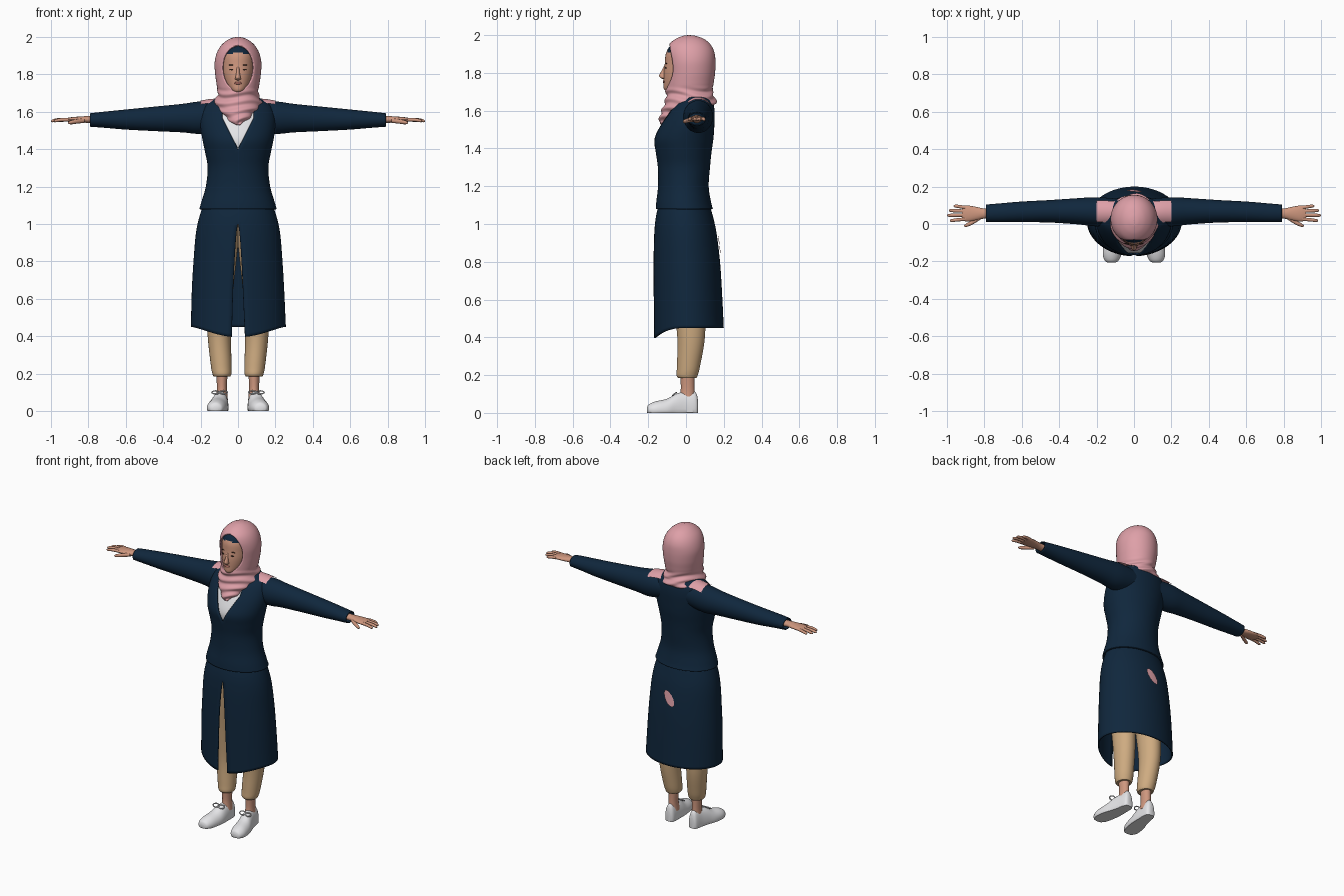
import bpy
import bmesh
from math import sin, cos, radians, degrees, asin, sqrt, pi
from mathutils import Vector

cube = bpy.data.objects.get("Cube")
if cube:
    bpy.data.objects.remove(cube, do_unlink=True)

made = []


def material(name, r, g, b):
    mat = bpy.data.materials.new(name)
    mat.use_nodes = True
    mat.diffuse_color = (r, g, b, 1)
    shader = mat.node_tree.nodes["Principled BSDF"]
    shader.inputs["Base Color"].default_value = (r, g, b, 1)
    shader.inputs["Roughness"].default_value = 0.8
    return mat


navy = material("navy cloth", 0.005, 0.02, 0.046)
pink = material("pink scarf", 0.73, 0.35, 0.39)
skin = material("skin", 0.62, 0.31, 0.21)
tan = material("tan trousers", 0.62, 0.41, 0.22)
white = material("white cloth", 0.82, 0.82, 0.84)
brown = material("dark brown", 0.07, 0.035, 0.025)
rose = material("rose lips", 0.45, 0.16, 0.13)


def finish(name, bm, mats, mirror=False, thickness=0):
    mesh = bpy.data.meshes.new(name)
    bm.to_mesh(mesh)
    bm.free()
    for mat in mats:
        mesh.materials.append(mat)
    obj = bpy.data.objects.new(name, mesh)
    bpy.context.collection.objects.link(obj)
    if thickness:
        solid = obj.modifiers.new("Thickness", 'SOLIDIFY')
        solid.thickness = thickness
        solid.offset = -1
    if mirror:
        obj.modifiers.new("Mirror", 'MIRROR').use_mirror_merge = False
    made.append(obj)
    return obj


def smooth_keys(keys, steps):
    """Catmull-Rom interpolation between cross-section keys."""
    rows = []
    for i in range(len(keys) - 1):
        quad = [keys[max(i - 1, 0)], keys[i], keys[i + 1], keys[min(i + 2, len(keys) - 1)]]
        for k in range(steps):
            u = k / steps
            rows.append([0.5 * (2 * b + (c - a) * u + (2 * a - 5 * b + 4 * c - d) * u * u
                                + (3 * b - a - 3 * c + d) * u ** 3)
                         for a, b, c, d in zip(*quad)])
    rows.append(list(keys[-1]))
    return rows


def loft(name, keys, mats, axis='z', steps=5, segs=40, arc=None, tweak=None,
         caps=False, mirror=False, thickness=0, rule=None):
    """Skin oval sections: (position, centre, half width, low, high)."""
    bm = bmesh.new()
    rings = []
    for s, centre, half, low, high in smooth_keys(keys, steps):
        t0, t1 = arc(s, half) if arc else (-90, 270)
        ring = []
        for j in range(segs + (1 if arc else 0)):
            t = radians(t0 + (t1 - t0) * j / segs)
            a = centre + half * cos(t)
            b = (low + high) / 2 + (high - low) / 2 * sin(t)
            co = Vector({'z': (a, b, s), 'x': (s, a, b), 'y': (b, s, a)}[axis])
            if tweak:
                tweak(co, t)
            ring.append(bm.verts.new(co))
        rings.append(ring)
    for low_ring, high_ring in zip(rings, rings[1:]):
        for j in range(segs):
            k = (j + 1) % len(low_ring)
            bm.faces.new((low_ring[j], low_ring[k], high_ring[k], high_ring[j]))
    if caps:
        bm.faces.new(rings[0][::-1])
        bm.faces.new(rings[-1])
    bmesh.ops.remove_doubles(bm, verts=bm.verts, dist=0.0002)
    if rule:
        for face in bm.faces:
            face.material_index = rule(face.calc_center_median())
    return finish(name, bm, mats, mirror, thickness)


def front_gap(width):
    """Opening at the front whose half width depends on the height."""
    def arc(s, half):
        g = degrees(asin(min(width(s) / max(half, 0.001), 0.95)))
        return -90 + g, 270 - g
    return arc


def ellipsoid(name, centre, radii, mat, mirror=False):
    bm = bmesh.new()
    bmesh.ops.create_uvsphere(bm, u_segments=16, v_segments=10, radius=1)
    bmesh.ops.scale(bm, vec=radii, verts=bm.verts)
    bmesh.ops.translate(bm, vec=centre, verts=bm.verts)
    return finish(name, bm, [mat], mirror)


# Coat: fitted jacket with a V neck
jacket = [(1.08, 0, .207, -.16, .142), (1.12, 0, .195, -.157, .132), (1.2, 0, .172, -.148, .12),
          (1.3, 0, .162, -.149, .127), (1.38, 0, .175, -.16, .135), (1.45, 0, .19, -.168, .145),
          (1.52, 0, .2, -.142, .15), (1.58, 0, .198, -.107, .152), (1.63, 0, .18, -.07, .147),
          (1.66, 0, .14, -.04, .135), (1.685, 0, .09, -.02, .12)]
loft("coat_jacket", jacket, [navy], thickness=.008, segs=56,
     arc=front_gap(lambda z: min(max(z - 1.4, 0) * .5, .085)))
loft("shirt", [(z, c, w - .012, f + .012, b - .012) for z, c, w, f, b in jacket[3:9]], [white])


# Coat: long skirt, split at the front, hem dipping forward
def dip_hem(co, t):
    weight = max(0, 1 - (co.z - .45) / .3)
    co.z -= .055 * weight * max(0, -sin(t)) ** 3


skirt = [(.45, .002, .254, -.17, .2), (.65, 0, .247, -.172, .19), (.8, 0, .238, -.172, .18),
         (.95, 0, .225, -.168, .162), (1.05, 0, .203, -.157, .14), (1.15, 0, .165, -.13, .11)]
loft("coat_skirt", skirt, [navy], thickness=.008, segs=56, steps=8, tweak=dip_hem,
     arc=front_gap(lambda z: .036 * (max(1 - z, 0) / .55) ** .6))


# Scarf showing through the back of the skirt
def patch_arc(z, half):
    middle = 90 - (z - .885) * 110
    spread = 8 * sqrt(max(0, 1 - ((z - .89) / .05) ** 2))
    return middle - spread, middle + spread


loft("back_patch", [(.84, 0, .24, -.17, .184), (.89, 0, .235, -.17, .178), (.94, 0, .23, -.17, .172)],
     [pink], arc=patch_arc, segs=8)

# Sleeves, with scarf ends lying on the shoulders
sleeve = [(.08, .06, .075, 1.5, 1.65), (.2, .065, .078, 1.482, 1.655), (.3, .068, .07, 1.49, 1.642),
          (.45, .068, .06, 1.497, 1.627), (.6, .065, .055, 1.505, 1.612),
          (.72, .06, .05, 1.515, 1.6), (.79, .058, .046, 1.52, 1.592)]
loft("sleeve", sleeve, [navy], axis='x', thickness=.006, mirror=True)
loft("shoulder_scarf_end", [(.1, .062, .08, 1.5, 1.672), (.15, .064, .082, 1.5, 1.668), (.2, .065, .082, 1.5, 1.66)],
     [pink], axis='x', arc=lambda s, half: (42, 132), segs=12, mirror=True)

# Hands
loft("palm", [(.74, .057, .028, 1.535, 1.578), (.8, .056, .027, 1.54, 1.577), (.84, .056, .035, 1.543, 1.575),
              (.89, .056, .043, 1.545, 1.571), (.92, .058, .038, 1.548, 1.566)],
     [skin], axis='x', segs=20, caps=True, mirror=True)


def finger(name, path, radius):
    keys = [(x, y, radius * f, z - radius * f, z + radius * f)
            for (x, y, z), f in zip(path, (1, 1, .85, .3))]
    loft(name, keys, [skin], axis='x', steps=3, segs=10, caps=True, mirror=True)


for label, y, tip in (("index", .026, .985), ("middle", .048, 1), ("ring", .069, .99), ("little", .088, .965)):
    spread = (y - .056) * .25
    finger(label + "_finger", [(.9, y, 1.558), (tip - .04, y + spread / 2, 1.557),
                               (tip - .01, y + spread, 1.552), (tip, y + spread, 1.55)], .0095)
finger("thumb", [(.82, .035, 1.553), (.865, .008, 1.548), (.895, -.006, 1.543), (.908, -.01, 1.541)], .012)

# Head: face below, under-scarf band above
loft("head", [(1.7, 0, .015, -.1, -.05), (1.715, 0, .04, -.117, 0), (1.75, 0, .066, -.118, .05),
              (1.8, 0, .081, -.118, .08), (1.85, 0, .086, -.112, .09), (1.9, 0, .085, -.107, .09),
              (1.94, 0, .074, -.086, .085), (1.96, 0, .05, -.05, .06)],
     [skin, navy], caps=True, rule=lambda c: 1 if c.z > 1.915 - 2.5 * c.x ** 2 else 0)
loft("nose", [(1.768, 0, .006, -.124, -.1), (1.774, 0, .015, -.135, -.1), (1.785, 0, .014, -.143, -.1),
              (1.81, 0, .009, -.13, -.1), (1.84, 0, .007, -.115, -.1)], [skin], segs=16, caps=True)
ellipsoid("lips", (0, -.117, 1.753), (.021, .006, .007), rose)
ellipsoid("eye", (.033, -.107, 1.826), (.014, .004, .004), brown, True)
ellipsoid("eyebrow", (.034, -.104, 1.85), (.018, .004, .0025), brown, True)


# Head scarf with an oval face opening and gathered folds at the neck
def folds(co, t):
    if co.z < 1.73:
        fade = min(1, (1.73 - co.z) / .03)
        ripple = fade * .005 * sin(co.z * 130 + 2.5 * sin(t * 2) + co.x * 15)
        co.x += ripple * cos(t)
        co.y += ripple * sin(t)


def face_opening(z):
    return .084 * sqrt(max(0, 1 - ((z - 1.835) / .12) ** 2))


loft("head_scarf", [(1.53, 0, .012, -.137, -.09), (1.56, 0, .06, -.14, 0), (1.6, 0, .1, -.128, .08),
                    (1.635, 0, .132, -.115, .157), (1.67, 0, .118, -.106, .15), (1.7, 0, .108, -.106, .14),
                    (1.75, 0, .115, -.104, .147), (1.8, 0, .122, -.102, .154), (1.86, 0, .125, -.104, .156),
                    (1.91, 0, .115, -.104, .15), (1.95, 0, .094, -.09, .13), (1.98, 0, .062, -.055, .095),
                    (1.996, 0, .028, -.015, .05), (2, 0, .001, .015, .017)],
     [pink], steps=8, segs=56, thickness=.008, arc=front_gap(face_opening), tweak=folds)

# Trousers and ankles
loft("trouser_leg", [(.185, .086, .044, -.042, .055), (.2, .086, .051, -.05, .062), (.25, .09, .056, -.048, .075),
                     (.4, .1, .062, -.046, .1), (.6, .1, .07, -.07, .105), (.8, .097, .088, -.1, .12),
                     (1, .085, .098, -.12, .12)], [tan], caps=True, mirror=True)
loft("ankle", [(.06, .086, .032, -.04, .05), (.12, .086, .027, -.028, .045), (.2, .086, .03, -.03, .045)],
     [skin], segs=20, caps=True, mirror=True)


# Shoes, flattened at the sole
def flatten(co, t):
    co.z = max(co.z, 0)


loft("shoe", [(-.207, .014, .012, .105, .135), (-.197, .015, .03, .084, .155), (-.16, .015, .046, .066, .167),
              (-.1, .015, .06, .054, .16), (-.05, .02, .082, .051, .143), (0, .02, .092, .052, .128),
              (.04, .02, .095, .054, .12), (.056, .025, .075, .06, .114), (.063, .03, .04, .07, .105)],
     [white], axis='y', segs=32, caps=True, mirror=True, tweak=flatten)

# Shoe laces: two loops of a bow
for side in (-1, 1):
    curve = bpy.data.curves.new("lace", 'CURVE')
    curve.dimensions = '3D'
    curve.bevel_depth = .0035
    spline = curve.splines.new('POLY')
    spline.points.add(11)
    spline.use_cyclic_u = True
    for i, point in enumerate(spline.points):
        t = 2 * pi * i / 12
        point.co = (.098 + side * .021 * (1 - cos(t)), -.062 + .01 * sin(t), .1 + .008 * sin(t), 1)
    curve.materials.append(white)
    lace = bpy.data.objects.new("lace_inner" if side < 0 else "lace_outer", curve)
    bpy.context.collection.objects.link(lace)
    lace.modifiers.new("Mirror", 'MIRROR').use_mirror_merge = False

# Smooth shading with sharp hems
bpy.ops.object.select_all(action='DESELECT')
for obj in made:
    obj.select_set(True)
bpy.context.view_layer.objects.active = made[0]
bpy.ops.object.shade_smooth_by_angle(angle=radians(45))
